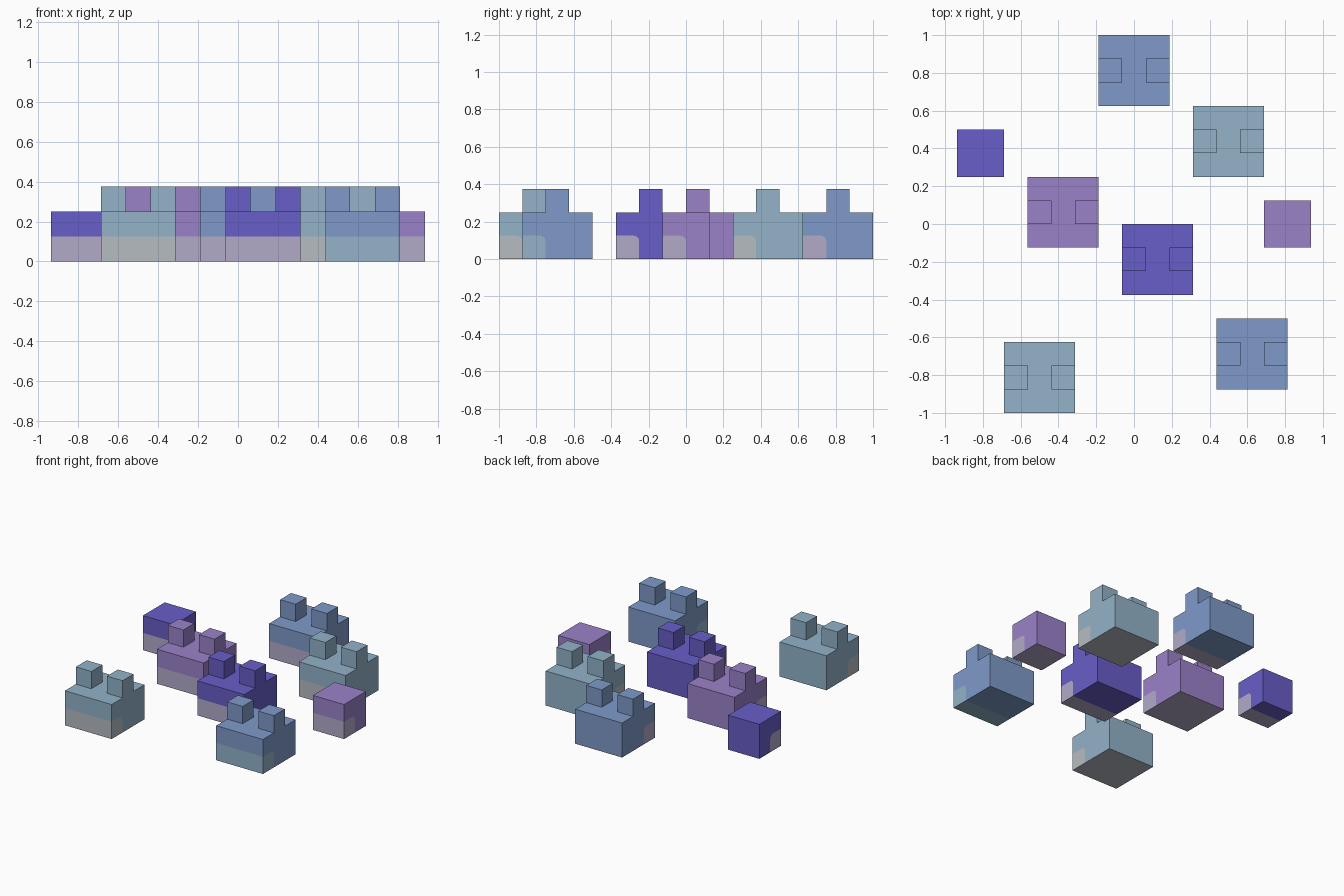
import bpy, bmesh, math

if "Cube" in bpy.data.objects:
    bpy.data.objects.remove(bpy.data.objects["Cube"])

U = 0.125  # one block unit


def material(name, rgb):
    lin = [(c / 255 / 12.92) if c < 11 else ((c / 255 + 0.055) / 1.055) ** 2.4 for c in rgb]
    m = bpy.data.materials.new(name)
    m.diffuse_color = (*lin, 1)
    m.use_nodes = True
    m.node_tree.nodes["Principled BSDF"].inputs["Base Color"].default_value = m.diffuse_color
    return m


MATS = {
    "indigo": material("indigo", (104, 94, 200)),
    "purple": material("light purple", (155, 130, 201)),
    "blue": material("soft blue", (126, 154, 201)),
    "teal": material("pale teal", (147, 179, 201)),
    "lilac": material("lilac grey", (178, 170, 201)),
    "grey": material("light grey", (182, 188, 194)),
}


def finish(bm, name, mats):
    me = bpy.data.meshes.new(name)
    bmesh.ops.remove_doubles(bm, verts=bm.verts, dist=1e-5)
    bmesh.ops.recalc_face_normals(bm, faces=bm.faces)
    bm.to_mesh(me)
    bm.free()
    for m in mats:
        me.materials.append(MATS[m])
    ob = bpy.data.objects.new(name, me)
    bpy.context.collection.objects.link(ob)
    return ob


def body(name, x0, y0, w, main, patch, whole_bottom):
    """Block with a rounded front patch cut into its faces; side profile in (y, z)."""
    bm = bmesh.new()
    x1, y1, yp, r = x0 + w, y0 + w, y0 + U, 0.03
    arc = [(yp - r + r * math.cos(a), U - r + r * math.sin(a))
           for a in (math.pi / 8 * i for i in range(5))]

    def face(pts, mi):
        bm.faces.new([bm.verts.new(p) for p in pts]).material_index = mi

    def strip(p, q, mi):
        face([(x0, *p), (x1, *p), (x1, *q), (x0, *q)], mi)

    for x in (x0, x1):
        # rounded patch and the remaining side around it
        face([(x, *p) for p in [(y0, 0), (yp, 0)] + arc + [(y0, U)]], 1)
        face([(x, *p) for p in [(yp, 0), (y1, 0), (y1, 2 * U), (y0, 2 * U), (y0, U)] + arc[::-1]], 0)
    strip((y0, 0), (y0, U), 1)
    strip((y0, U), (y0, 2 * U), 0)
    strip((y0, 2 * U), (y1, 2 * U), 0)
    strip((y1, 2 * U), (y1, 0), 0)
    strip((yp, 0), (y1, 0), 1 if whole_bottom else 0)
    strip((y0, 0), (yp, 0), 1)
    finish(bm, name, [main, patch])


def ear(name, x0, y0, main):
    bm = bmesh.new()
    bmesh.ops.create_cube(bm, size=U)
    bmesh.ops.translate(bm, verts=bm.verts, vec=(x0 + U / 2, y0 + U / 2, 2.5 * U))
    low = [f for f in bm.faces if f.calc_center_median().z < 2.1 * U]
    bmesh.ops.delete(bm, geom=low, context='FACES_ONLY')
    finish(bm, name, [main])


# eared blocks: left x, front y, colour, patch colour
EARED = [
    (-0.1875, 0.625, "blue", "lilac"),
    (0.3125, 0.25, "teal", "grey"),
    (-0.5625, -0.125, "purple", "lilac"),
    (-0.0625, -0.375, "indigo", "lilac"),
    (-0.6875, -1.0, "teal", "grey"),
    (0.4375, -0.875, "blue", "teal"),
]
for i, (x, y, c, p) in enumerate(EARED, 1):
    body(f"eared_block_{i}", x, y, 3 * U, c, p, c in ("purple", "teal"))
    ear(f"left_ear_{i}", x, y + U, c)
    ear(f"right_ear_{i}", x + 2 * U, y + U, c)

# small plain blocks
body("small_block_1", -0.9375, 0.25, 2 * U, "indigo", "lilac", False)
body("small_block_2", 0.6875, -0.125, 2 * U, "purple", "lilac", True)
